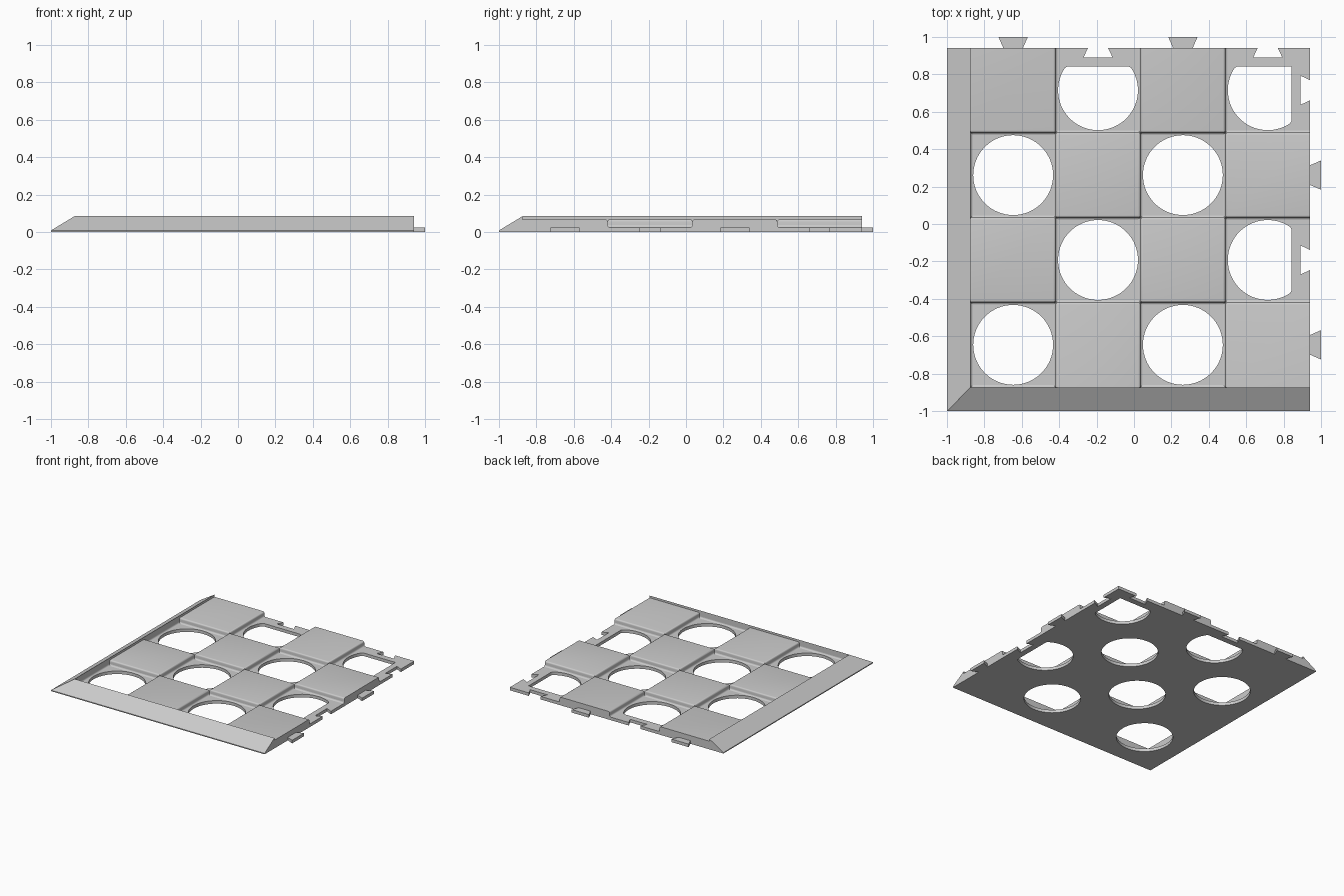
import bpy
import bmesh
from math import cos, sin, pi, radians

LOW, HIGH = -0.873, 0.942          # inner field limits, same on x and y
CELL = (HIGH - LOW) / 4
FLOOR, TILE_TOP, RIM_TOP = 0.025, 0.067, 0.085
HOLE_R, HOLE_LIMIT = 0.2135, 0.842
ROUND = 0.012                      # edge rounding and foot fillets

old = bpy.data.objects.get("Cube")
if old:
    bpy.data.objects.remove(old)

grey = bpy.data.materials.new("light grey")
grey.use_nodes = True
grey.diffuse_color = (0.6, 0.6, 0.6, 1)
grey.node_tree.nodes["Principled BSDF"].inputs["Base Color"].default_value = grey.diffuse_color


def centre(i):
    return LOW + CELL * (i + 0.5)


def select(obj):
    bpy.ops.object.select_all(action="DESELECT")
    obj.select_set(True)
    bpy.context.view_layer.objects.active = obj


def finish(bm, name):
    bmesh.ops.recalc_face_normals(bm, faces=bm.faces)
    mesh = bpy.data.meshes.new(name)
    bm.to_mesh(mesh)
    bm.free()
    obj = bpy.data.objects.new(name, mesh)
    bpy.context.collection.objects.link(obj)
    mesh.materials.append(grey)
    select(obj)
    bpy.ops.object.shade_smooth_by_angle(angle=radians(35))
    return obj


def loft(bm, sections):
    """Skin matching closed sections and cap both ends."""
    rings = [[bm.verts.new(p) for p in s] for s in sections]
    n = len(rings[0])
    for a, b in zip(rings, rings[1:]):
        for i in range(n):
            j = (i + 1) % n
            bm.faces.new((a[i], a[j], b[j], b[i]))
    bm.faces.new(rings[0])
    bm.faces.new(rings[-1])


# Floor plate: dovetail outline with a round hole in every second cell
def dovetail_side():
    """Edge from low to high: along position and outward position."""
    pts = []
    for i in range(4):
        c = centre(i)
        depth = 0.057 if i % 2 == 0 else -0.052
        near, far = 0.053, 0.078
        pts += [(c - near, HIGH), (c - far, HIGH + depth),
                (c + far, HIGH + depth), (c + near, HIGH)]
    return pts


side = dovetail_side()
outline = [(LOW, LOW), (HIGH, LOW)] + [(out, a) for a, out in side]
outline += [(HIGH, HIGH)] + [(a, out) for a, out in reversed(side)] + [(LOW, HIGH)]
loops = [outline]
hole_cells = [(i, j) for i in range(4) for j in range(4) if (i + j) % 2 == 0]
tile_cells = [(i, j) for i in range(4) for j in range(4) if (i + j) % 2]
for i, j in hole_cells:
    loop = []
    for k in range(64):
        a = 2 * pi * k / 64
        p = (min(centre(i) + HOLE_R * cos(a), HOLE_LIMIT),
             min(centre(j) + HOLE_R * sin(a), HOLE_LIMIT))
        if p not in loop:
            loop.append(p)
    loops.append(loop)

curve = bpy.data.curves.new("floor_plate", "CURVE")
curve.dimensions = "2D"
curve.fill_mode = "BOTH"
curve.extrude = FLOOR / 2
for loop in loops:
    spline = curve.splines.new("POLY")
    spline.points.add(len(loop) - 1)
    for point, (x, y) in zip(spline.points, loop):
        point.co = (x, y, 0, 1)
    spline.use_cyclic_u = True
    spline.use_smooth = False
plate = bpy.data.objects.new("floor_plate", curve)
plate.location.z = FLOOR / 2
bpy.context.collection.objects.link(plate)
curve.materials.append(grey)
select(plate)
bpy.ops.object.convert(target="MESH")
plate = bpy.context.object
bm = bmesh.new()
bm.from_mesh(plate.data)
bmesh.ops.remove_doubles(bm, verts=bm.verts, dist=0.0001)
bmesh.ops.recalc_face_normals(bm, faces=bm.faces)
bm.to_mesh(plate.data)
bm.free()
bpy.ops.object.shade_smooth_by_angle(angle=radians(35))


# Raised tiles, rounded along the top edges that face other cells
def on_border(value):
    return abs(value - LOW) < 0.001 or abs(value - HIGH) < 0.001


for i, j in tile_cells:
    bm = bmesh.new()
    bmesh.ops.create_cube(bm, size=1)
    bmesh.ops.scale(bm, vec=(CELL, CELL, TILE_TOP - FLOOR), verts=bm.verts)
    bmesh.ops.translate(bm, vec=(centre(i), centre(j), (TILE_TOP + FLOOR) / 2), verts=bm.verts)
    edges = []
    for e in bm.edges:
        mid = (e.verts[0].co + e.verts[1].co) / 2
        if mid.z > TILE_TOP - 0.001 and not on_border(mid.x) and not on_border(mid.y):
            edges.append(e)
    bmesh.ops.bevel(bm, geom=edges, offset=ROUND, segments=4, profile=0.5, affect="EDGES")
    finish(bm, f"raised_tile_{i + 1}_{j + 1}")

# Concave fillets around the foot of each open cell
arc = [(ROUND * (1 - cos(t)), ROUND * (1 - sin(t))) for t in (k * pi / 8 for k in range(5))]
foot = [(0, 0)] + [(d, h) for d, h in arc]
for i, j in hole_cells:
    bm = bmesh.new()
    for dx, dy in ((1, 0), (-1, 0), (0, 1), (0, -1)):
        if (dx and i + dx > 3) or (dy and j + dy > 3):
            continue
        sections = []
        for s in (-CELL / 2, CELL / 2):
            ring = []
            for d, h in foot:
                reach = CELL / 2 - d
                ring.append((centre(i) + dx * reach + abs(dy) * s,
                             centre(j) + dy * reach + abs(dx) * s, FLOOR + h))
            sections.append(ring)
        loft(bm, sections)
    finish(bm, f"foot_fillet_{i + 1}_{j + 1}")

# Sloping border along the front and right, mitred at the corner
profile = [(-1, 0), (-1, 0.008), (LOW, RIM_TOP), (LOW, 0)]
bm = bmesh.new()
loft(bm, [[(HIGH, d, z) for d, z in profile],
          [(d, d, z) for d, z in profile],
          [(d, HIGH, z) for d, z in profile]])
finish(bm, "sloping_border")
